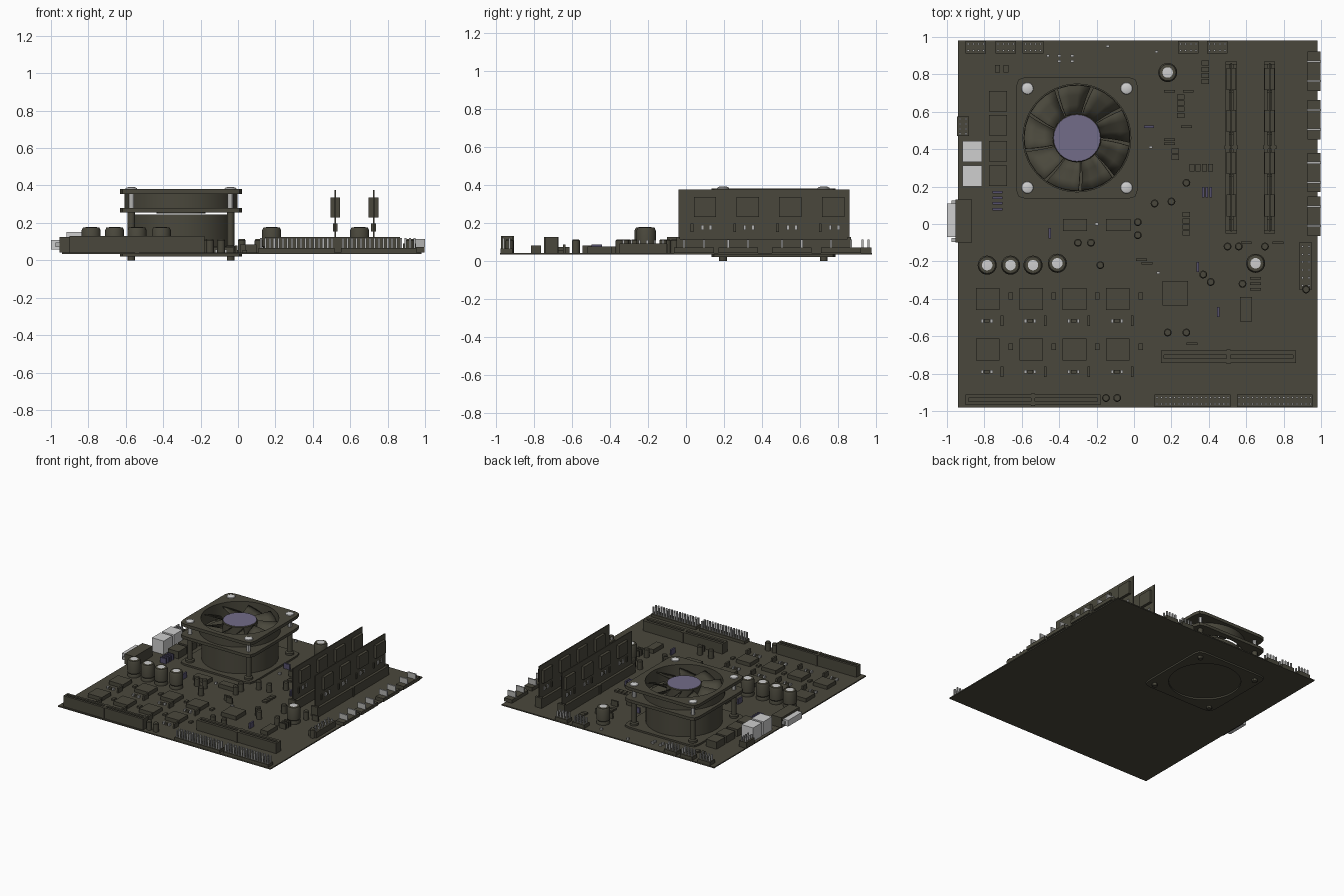
import bpy, bmesh
from math import sin, cos, pi

cube = bpy.data.objects.get("Cube")
if cube:
    bpy.data.objects.remove(cube, do_unlink=True)


def material(name, *rgb):
    mat = bpy.data.materials.new(name)
    mat.use_nodes = True
    mat.diffuse_color = (*rgb, 1)
    mat.node_tree.nodes["Principled BSDF"].inputs["Base Color"].default_value = (*rgb, 1)
    return mat


MATERIALS = [material("dark olive", .068, .064, .045), material("pin grey", .45, .45, .44),
             material("port white", .62, .62, .62), material("hub lilac", .17, .15, .25),
             material("ceramic indigo", .09, .08, .15)]
OLIVE, GREY, WHITE, LILAC, INDIGO = range(5)
BOARD = .042          # height of the board's upper face
FAN_X, FAN_Y = -.305, .46


def finish(name, bm, smooth=False):
    bmesh.ops.recalc_face_normals(bm, faces=bm.faces)
    mesh = bpy.data.meshes.new(name)
    bm.to_mesh(mesh)
    bm.free()
    for mat in MATERIALS:
        mesh.materials.append(mat)
    obj = bpy.data.objects.new(name, mesh)
    bpy.context.collection.objects.link(obj)
    if smooth:
        bpy.ops.object.select_all(action="DESELECT")
        obj.select_set(True)
        bpy.context.view_layer.objects.active = obj
        bpy.ops.object.shade_smooth_by_angle()
    return obj


def box(bm, x, y, width, depth, top, bottom=BOARD, colour=OLIVE):
    verts = bmesh.ops.create_cube(bm, size=1)["verts"]
    for v in verts:
        v.co = (x + v.co.x * width, y + v.co.y * depth, bottom + (v.co.z + .5) * (top - bottom))
    for face in {f for v in verts for f in v.link_faces}:
        face.material_index = colour


def lathe(bm, x, y, profile, sides=24, colour=OLIVE, cap=None):
    """Turned solid from (radius, height) pairs, lowest first."""
    rings = [[bm.verts.new((x + r * cos(2 * pi * i / sides), y + r * sin(2 * pi * i / sides), z))
              for i in range(sides)] for r, z in profile]
    for low, high in zip(rings, rings[1:]):
        for i in range(sides):
            j = (i + 1) % sides
            bm.faces.new((low[i], low[j], high[j], high[i])).material_index = colour
    bm.faces.new(rings[0][::-1]).material_index = colour
    bm.faces.new(rings[-1]).material_index = colour if cap is None else cap


def fan_ring(name, outer, inner, bottom, top, power=2, sides=72):
    """Ring around the fan axis; a high power squares off its outline."""
    bm = bmesh.new()
    loops = []
    for i in range(sides):
        c, s = cos(2 * pi * i / sides), sin(2 * pi * i / sides)
        reach = outer / (abs(c) ** power + abs(s) ** power) ** (1 / power)
        loops.append([bm.verts.new((FAN_X + r * c, FAN_Y + r * s, z))
                      for r, z in ((inner, bottom), (reach, bottom), (reach, top), (inner, top))])
    for a, b in zip(loops, loops[1:] + loops[:1]):
        for k in range(4):
            n = (k + 1) % 4
            bm.faces.new((a[k], a[n], b[n], b[k]))
    finish(name, bm, True)


def connector(name, x, y, width, depth, rows, columns, body=.07, top=.113):
    """Header block with a grid of upright pins."""
    bm = bmesh.new()
    box(bm, x, y, width, depth, body)
    for r in range(rows):
        for c in range(columns):
            px = x + width * ((c + .5) / columns - .5)
            py = y + depth * ((r + .5) / rows - .5)
            box(bm, px, py, .011, .011, top, body, GREY)
    finish(name, bm)


def slot(name, x, y, width, depth, top):
    """Card socket: a low floor between two lips, with closed ends and a key."""
    bm = bmesh.new()
    box(bm, x, y, width, depth, top - .03)
    along = width > depth
    for side in (-1, 1):
        if along:
            box(bm, x, y + side * depth * .33, width, depth * .34, top)
            box(bm, x + side * width * .49, y, width * .02, depth, top)
        else:
            box(bm, x + side * width * .33, y, width * .34, depth, top)
            box(bm, x, y + side * depth * .49, width, depth * .02, top + .01)
    box(bm, x, y, *((.02, depth * 1.2) if along else (width * 1.2, .02)), top)
    finish(name, bm)


# Circuit board
bm = bmesh.new()
box(bm, .02, 0, 1.92, 1.96, BOARD, .033)
finish("circuit_board", bm)

# Cooler: backplate, base, heat sink and fan housing
fan_ring("cooler_backplate", .327, .27, .02, .033, 16)
fan_ring("cooler_base", .327, .27, BOARD, .056, 16)
fan_ring("fan_lower_flange", .327, .288, .256, .28, 16)
fan_ring("fan_upper_flange", .327, .288, .355, .38, 16)
fan_ring("fan_barrel", .302, .288, .27, .36)
bm = bmesh.new()
lathe(bm, FAN_X, FAN_Y, ((.285, BOARD), (.285, .245)), 48)
finish("heat_sink", bm, True)
bm = bmesh.new()
lathe(bm, FAN_X, FAN_Y, ((.13, .25), (.13, .36), (.125, .366)), 32, OLIVE, LILAC)
finish("fan_hub", bm, True)

# Fan blades, pitched sheets around the hub
bm = bmesh.new()
BLADES, STEPS = 9, 4
for b in range(BLADES):
    grid = []
    for i in range(STEPS):
        r = .125 + .158 * i / (STEPS - 1)
        row = []
        for k in range(STEPS):
            t = k / (STEPS - 1)
            a = 2 * pi * b / BLADES + .64 * t - .12 * i / STEPS
            row.append(bm.verts.new((FAN_X + r * cos(a), FAN_Y + r * sin(a), .28 + .075 * t)))
        grid.append(row)
    for low, high in zip(grid, grid[1:]):
        for k in range(STEPS - 1):
            bm.faces.new((low[k], high[k], high[k + 1], low[k + 1]))
blades = finish("fan_blades", bm, True)
blades.modifiers.new("thickness", "SOLIDIFY").thickness = .005

# Corner posts, bolts and screw heads
bm = bmesh.new()
for sx in (-1, 1):
    for sy in (-1, 1):
        x, y = FAN_X + sx * .265, FAN_Y + sy * .265
        lathe(bm, x, y, ((.02, 0), (.02, .02)), 12)
        lathe(bm, x, y, ((.033, BOARD), (.033, .072), (.02, .078), (.02, .256)), 16)
        lathe(bm, x, y, ((.015, .28), (.015, .355)), 12, GREY)
        lathe(bm, x, y, ((.032, .38), (.03, .386), (.018, .391)), 20, WHITE)
finish("cooler_posts", bm, True)

# Memory sticks in their sockets
for n, x in enumerate((.52, .725)):
    slot(f"memory_socket_{n}", x, .41, .06, .92, .115)
    bm = bmesh.new()
    box(bm, x, .41, .008, .9, .375, .09)
    for i in range(4):
        y = .1 + .225 * i
        box(bm, x, y, .052, .118, .335, .23)
        box(bm, x, y - .068, .026, .014, .197, .153)
        for shift in (-.015, .03):
            box(bm, x, y + shift, .026, .014, .19, .162, GREY)
        box(bm, x, y + .008, .022, .03, .186, .166)
    finish(f"memory_stick_{n}", bm)

# Expansion slots
slot("expansion_slot_right", .505, -.71, .72, .065, .125)
slot("expansion_slot_left", -.54, -.94, .72, .055, .13)

# Headers along the edges
for n, x in enumerate((.313, .753)):
    connector(f"drive_header_{n}", x, -.945, .405, .065, 2, 17, .065, .12)
for n, y in enumerate((.817, .557, .275, .042)):
    connector(f"edge_header_{n}", .962, y, .07, .21, 2, 9)
for n, x in enumerate((-.845, -.685, -.54, .29, .445)):
    connector(f"fan_header_{n}", x, .945, .11, .065, 2, 4)
connector("power_connector", .918, -.225, .07, .25, 6, 2, .09, .11)
connector("audio_header", -.915, .522, .065, .105, 4, 2, .09, .12)

# Rear ports
bm = bmesh.new()
for y in (.388, .257):
    box(bm, -.865, y, .105, .112, .152, colour=WHITE)
finish("white_ports", bm)
bm = bmesh.new()
box(bm, -.91, .015, .09, .23, .125)
box(bm, -.977, .02, .046, .18, .108, .058, WHITE)
for y in (-.085, .115):
    box(bm, -.965, y, .02, .02, .095, .07, GREY)
finish("serial_port", bm)

# Square chips: regulator rows with their small companions
bm = bmesh.new()
for y in (-.4, -.672):
    for i in range(4):
        x = -.782 + .232 * i
        box(bm, x, y, .126, .118, .072)
        box(bm, x + .122, y + .015, .024, .035, .055)
        box(bm, x - .005, y - .118, .03, .018, .056)
        for shift in (-.03, .02):
            box(bm, x + shift, y - .118, .014, .02, .058, colour=GREY)
        box(bm, x + .076, y - .118, .014, .055, .08)
for y in (.657, .527, .388, .257):
    box(bm, -.727, y, .096, .11, .1)
for x, y, w, d in ((.22, -.37, .135, .13), (.6, -.455, .064, .13),
                   (-.315, -.005, .13, .064), (-.085, -.005, .13, .064)):
    box(bm, x, y, w, d, .075)
finish("chips", bm)

# Tall capacitors with bright tops
bm = bmesh.new()
for x, y in ((-.785, -.22), (-.66, -.22), (-.54, -.22), (-.41, -.21), (.18, .81), (.65, -.21)):
    lathe(bm, x, y, ((.05, BOARD), (.05, .06), (.046, .068), (.051, .075),
                     (.051, .16), (.044, .175), (.028, .177)), 24, OLIVE, WHITE)
finish("tall_capacitors", bm, True)

# Small capacitors
bm = bmesh.new()
for x, y in ((-.3, -.1), (-.23, -.1), (-.18, -.22), (.02, .01), (.02, -.06), (.11, .11),
             (.2, .12), (.28, .22), (.5, -.12), (.56, -.12), (.7, -.12), (.92, -.35),
             (.58, -.32), (.37, -.27), (.41, -.31), (.18, -.58), (.28, -.58),
             (-.15, -.93), (-.09, -.93)):
    lathe(bm, x, y, ((.021, BOARD), (.021, .106), (.016, .113)), 14)
finish("small_capacitors", bm, True)

# Ceramic discs standing on edge
bm = bmesh.new()
for x, y in ((.19, .71), (.29, .71), (.28, .52), (.19, .45), (.19, .43), (.04, -.19),
             (.07, -.21), (.31, -.64), (.65, -.29), (.65, -.32), (.65, -.35), (.6, -.1), (.77, -.1)):
    box(bm, x, y, .058, .013, .085)
for x, y in ((-.73, .17), (-.73, .14), (-.73, .11), (-.73, .08), (.08, .52)):
    box(bm, x, y, .055, .013, .085, colour=INDIGO)
for x, y in ((-.45, -.05), (.37, .17), (.39, .17), (.41, .17), (.45, -.47), (.34, -.23)):
    box(bm, x, y, .013, .055, .085, colour=INDIGO)
finish("ceramic_discs", bm)

# Surface resistors in stacks and rows, and bright contacts
bm = bmesh.new()
for x, y, count, dx, dy in ((.38, .86, 4, 0, -.033), (.25, .68, 4, 0, -.033), (.28, .05, 4, 0, -.033),
                            (.31, .3, 4, .033, 0), (.22, .39, 2, 0, -.033), (-.73, .83, 2, .045, 0)):
    for i in range(count):
        box(bm, x + dx * i, y + dy * i, *((.027, .04) if dx else (.04, .027)), .055)
for x, y in ((-.46, .9), (-.4, .9), (-.4, .87), (-.33, .9), (-.33, .87), (-.14, .95),
             (.12, .92), (.09, .41), (-.2, 0), (.13, -.26)):
    box(bm, x, y, .018, .014, .058, colour=GREY)
finish("surface_parts", bm)
